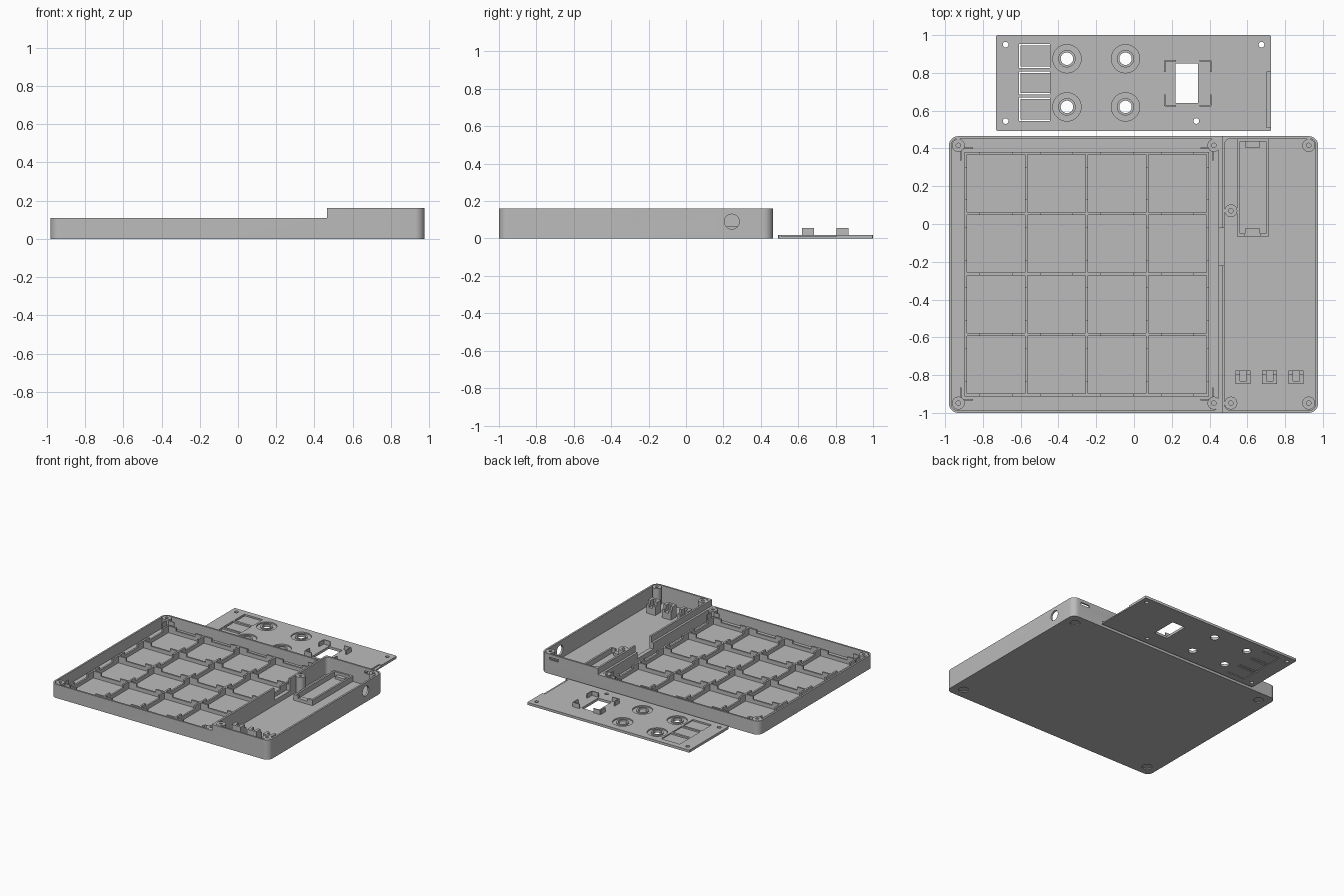
import bpy, bmesh, math

if "Cube" in bpy.data.objects:
    bpy.data.objects.remove(bpy.data.objects["Cube"])

grey = bpy.data.materials.new("plain grey plastic")
grey.diffuse_color = (0.5, 0.5, 0.5, 1)
grey.use_nodes = True
grey.node_tree.nodes["Principled BSDF"].inputs["Base Color"].default_value = grey.diffuse_color


def prism(name, pts, z0, z1):
    """Upright solid from a flat outline."""
    bm = bmesh.new()
    face = bm.faces.new([bm.verts.new((x, y, z0)) for x, y in pts])
    top = bmesh.ops.extrude_face_region(bm, geom=[face])["geom"]
    for v in top:
        if isinstance(v, bmesh.types.BMVert):
            v.co.z = z1
    bmesh.ops.recalc_face_normals(bm, faces=bm.faces[:])
    me = bpy.data.meshes.new(name)
    bm.to_mesh(me)
    bm.free()
    me.materials.append(grey)
    ob = bpy.data.objects.new(name, me)
    bpy.context.collection.objects.link(ob)
    return ob


def box(name, x0, x1, y0, y1, z0, z1):
    return prism(name, [(x0, y0), (x1, y0), (x1, y1), (x0, y1)], z0, z1)


def cyl(name, x, y, r, z0, z1, n=32):
    a = [2 * math.pi * i / n for i in range(n)]
    return prism(name, [(x + r * math.cos(t), y + r * math.sin(t)) for t in a], z0, z1)


def rounded(name, x0, x1, y0, y1, z0, z1, r, n=8):
    pts = []
    for k, (cx, cy) in enumerate([(x1 - r, y1 - r), (x0 + r, y1 - r), (x0 + r, y0 + r), (x1 - r, y0 + r)]):
        for i in range(n + 1):
            t = math.pi / 2 * (k + i / n)
            pts.append((cx + r * math.cos(t), cy + r * math.sin(t)))
    return prism(name, pts, z0, z1)


def cut(ob, *cutters):
    """Subtract each cutter, then remove it."""
    for c in cutters:
        m = ob.modifiers.new("cut", "BOOLEAN")
        m.operation, m.solver, m.object = "DIFFERENCE", "EXACT", c
        c.hide_render = True
    dg = bpy.context.evaluated_depsgraph_get()
    me = bpy.data.meshes.new_from_object(ob.evaluated_get(dg))
    ob.modifiers.clear()
    ob.data = me
    for c in cutters:
        bpy.data.objects.remove(c)
    return ob


def smooth(ob):
    bpy.context.view_layer.objects.active = ob
    bpy.ops.object.select_all(action="DESELECT")
    ob.select_set(True)
    bpy.ops.object.shade_smooth_by_angle(angle=math.radians(30))


FLOOR = 0.02

# Case shell: low tray on the left, taller electronics bay on the right
case = rounded("case", -0.98, 0.975, -1, 0.465, 0, 0.16, 0.05)
port = cyl("port", 0, 0, 0.04, -0.05, 0.05)
port.rotation_euler = (0, math.pi / 2, 0)
port.location = (0.97, 0.245, 0.09)
cuts = [
    box("step", -1.1, 0.465, -1.1, 0.6, 0.11, 0.3),
    rounded("tray_space", -0.966, 0.447, -0.986, 0.451, FLOOR, 0.3, 0.03),
    rounded("bay_space", 0.48, 0.96, -0.986, 0.451, FLOOR, 0.3, 0.03),
    box("cable_notch", 0.43, 0.5, -0.22, -0.02, 0.06, 0.3),
    box("rear_slot", 0.82, 0.9, 0.43, 0.5, 0.115, 0.135),
    port,
]
# Round foot recesses underneath
cuts += [cyl("foot_recess", x, y, 0.037, -0.05, 0.008) for x in (-0.89, 0.885) for y in (-0.91, 0.375)]
cut(case, *cuts)
smooth(case)

# Screw bosses
for x, y, top in [(-0.93, 0.416, 0.11), (0.423, 0.416, 0.11), (0.925, 0.416, 0.16),
                  (-0.93, -0.948, 0.11), (0.423, -0.948, 0.11), (0.513, -0.948, 0.16),
                  (0.925, -0.948, 0.16), (0.513, 0.07, 0.16)]:
    b = cyl("screw_boss", x, y, 0.034, 0.01, top - 0.001)
    cut(b, cyl("hole", x, y, 0.012, 0.05, 0.3, 16))
    smooth(b)

# Key grid: ribs with a lowered middle in every cell
X0, Y0, P, T = -0.89, -0.905, 0.32, 0.007
for i in range(5):
    gx, gy = X0 + P * i, Y0 + P * i
    rx = box("grid_rib_x", X0 - T, X0 + 4 * P + T, gy - T, gy + T, 0.01, 0.075)
    cut(rx, *[box("dip", X0 + P * (j + .5) - 0.085, X0 + P * (j + .5) + 0.085, gy - .05, gy + .05, 0.05, 0.2)
              for j in range(4)])
    ry = box("grid_rib_y", gx - T, gx + T, Y0 - T, Y0 + 4 * P + T, 0.01, 0.0749)
    cut(ry, *[box("dip", gx - .05, gx + .05, Y0 + P * (j + .5) - 0.085, Y0 + P * (j + .5) + 0.085, 0.05, 0.2)
              for j in range(4)])

# Thin corner guides around the grid
for sx in (-1, 1):
    for sy in (-1, 1):
        cx, cy = -0.25 + sx * 0.667, -0.265 + sy * 0.665
        xs, ys = sorted((cx, cx - sx * 0.065)), sorted((cy, cy - sy * 0.065))
        box("corner_guide", *xs, cy - 0.004, cy + 0.004, 0.01, 0.1)
        box("corner_guide", cx - 0.004, cx + 0.004, *ys, 0.01, 0.1)

# Battery holder
hold = box("battery_holder", 0.545, 0.715, -0.065, 0.452, 0.01, 0.065)
cut(hold, box("space", 0.56, 0.70, -0.05, 0.437, FLOOR + .004, 0.2),
    box("end_gap", 0.585, 0.67, -0.1, -0.03, 0.045, 0.2))
for y0, y1 in ((-0.065, -0.025), (0.405, 0.452)):
    box("battery_contact", 0.587, 0.668, y0, y1, 0.01, 0.045)

# Button posts with slotted tops
for x in (0.578, 0.718, 0.858):
    p = box("button_post", x - 0.04, x + 0.04, -0.848, -0.775, 0.01, 0.12)
    cut(p, box("slot", x - 0.017, x + 0.017, -0.83, -0.7, 0.07, 0.2),
        box("shelf", x - 0.1, x + 0.1, -0.795, -0.7, 0.09, 0.2))

# Separate cover plate
lid = rounded("cover_plate", -0.73, 0.725, 0.492, 1.0, 0, 0.02, 0.008, 3)
knobs = [(x, y) for x in (-0.355, -0.045) for y in (0.875, 0.62)]
cuts = [box("window", 0.22, 0.34, 0.64, 0.85, -.1, .1), box("edge_step", 0.702, 0.8, 0.51, 0.805, 0.01, 0.1)]
cuts += [cyl("screw_hole", x, y, 0.015, -.1, .1, 20)
         for x, y in ((-0.68, 0.95), (0.675, 0.95), (-0.68, 0.545), (0.33, 0.545))]
for x, y in knobs:
    cuts += [cyl("recess", x, y, 0.075, 0.01, 0.1)]
buttons = [(0.825, 0.952), (0.685, 0.807), (0.545, 0.67)]
cuts += [box("button_gap", -0.61, -0.445, a, b, -.1, .1) for a, b in buttons]
cut(lid, *cuts)
cut(lid, *[cyl("shaft_hole", x, y, 0.033, -.1, .1) for x, y in knobs])
smooth(lid)

# Collars around the shaft holes
for x, y in knobs:
    c = cyl("shaft_collar", x, y, 0.046, 0.006, 0.02)
    cut(c, cyl("hole", x, y, 0.033, -.1, .1))
    smooth(c)

# Flexible buttons, hinged on one side
for a, b in buttons:
    box("flex_button", -0.602, -0.44, a + 0.008, b - 0.008, 0, 0.012)

# Display corner clips
for sx in (-1, 1):
    for sy in (-1, 1):
        cx, cy = 0.285 + sx * 0.122, 0.745 + sy * 0.12
        xs, ys = sorted((cx, cx - sx * 0.06)), sorted((cy, cy - sy * 0.06))
        box("display_clip", *xs, cy - 0.004, cy + 0.004, 0.01, 0.055)
        box("display_clip", cx - 0.004, cx + 0.004, *ys, 0.01, 0.055)
